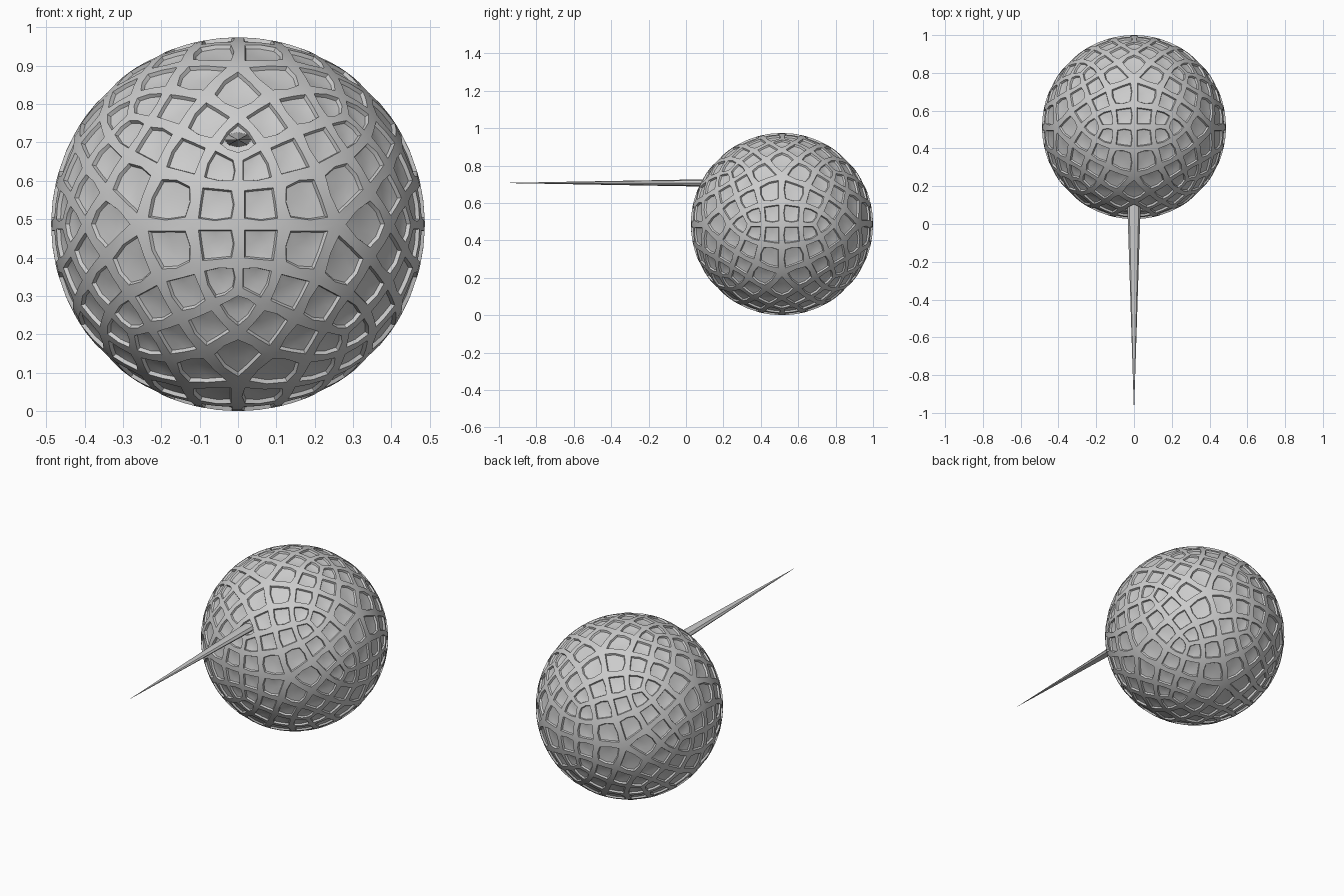
import bpy, bmesh, math
from mathutils import Vector, Matrix

if "Cube" in bpy.data.objects:
    bpy.data.objects.remove(bpy.data.objects["Cube"])

R = 0.487
CENTRE = Vector((0, 0.513, R))


def finish(bm, name, smooth_angle=None):
    mesh = bpy.data.meshes.new(name)
    bm.to_mesh(mesh)
    bm.free()
    ob = bpy.data.objects.new(name, mesh)
    bpy.context.collection.objects.link(ob)
    bpy.context.view_layer.objects.active = ob
    ob.select_set(True)
    if smooth_angle:
        bpy.ops.object.shade_smooth_by_angle(angle=math.radians(smooth_angle))
    ob.select_set(False)
    return ob


# icosahedron cage with a two-fold axis facing each view
phi = (1 + 5 ** 0.5) / 2
bm = bmesh.new()
for a in (-1, 1):
    for b in (-phi, phi):
        for co in ((a, b, 0), (0, a, b), (b, 0, a)):
            bm.verts.new(co)
bmesh.ops.convex_hull(bm, input=bm.verts[:])
ball = finish(bm, "dimpled_ball")

# two rounds of subdivision give 240 quads, one for each dimple
sub = ball.modifiers.new("subdivide", 'SUBSURF')
sub.levels = 2
bpy.context.view_layer.objects.active = ball
bpy.ops.object.modifier_apply(modifier=sub.name)

bm = bmesh.new()
bm.from_mesh(ball.data)
# extra vertex on each edge makes every quad eight-sided
for e in bm.edges[:]:
    bmesh.utils.edge_split(e, e.verts[0], 0.5)
for v in bm.verts:
    v.co = v.co.normalized() * R
bmesh.ops.recalc_face_normals(bm, faces=bm.faces[:])


def ring(outer, points):
    """Bridge a loop of vertices to a new loop and return it."""
    inner = [bm.verts.new(p) for p in points]
    n = len(outer)
    for i in range(n):
        j = (i + 1) % n
        bm.faces.new((outer[i], outer[j], inner[j], inner[i]))
    return inner


# rounded rim, steep wall and shallow floor in each cell
for f in bm.faces[:]:
    loop = list(f.verts)
    c = f.calc_center_median()
    axis = c.normalized()
    mean = sum((v.co - c).length for v in loop) / len(loop)
    rim = []
    for v in loop:
        d = v.co - c
        k = 0.83 if len(v.link_edges) == 2 else 0.71
        rim.append((c + d * k).normalized() * R)
    bm.faces.remove(f)
    r1 = ring(loop, rim)
    mid = axis * R
    wall = [mid + (p - mid) * 0.91 - axis * 0.010 for p in rim]
    r2 = ring(r1, wall)
    floor = [mid + (p - mid) * 0.5 - axis * 0.014 for p in rim]
    r3 = ring(r2, floor)
    bm.faces.new(r3)

bmesh.ops.recalc_face_normals(bm, faces=bm.faces[:])
bmesh.ops.translate(bm, verts=bm.verts[:], vec=CENTRE)
bm.to_mesh(ball.data)
bm.free()
ball.select_set(True)
bpy.ops.object.shade_smooth_by_angle(angle=math.radians(25))
ball.select_set(False)

# flattened eight-sided spike growing out of one dimple
bm = bmesh.new()
y0, y1 = 0.12, -1.0
bmesh.ops.create_cone(bm, cap_ends=True, segments=8, radius1=0.036, radius2=0,
                      depth=y0 - y1)
for v in bm.verts:
    v.co.y *= 0.55
bmesh.ops.remove_doubles(bm, verts=bm.verts[:], dist=0.0001)
bmesh.ops.transform(bm, verts=bm.verts[:], matrix=Matrix.Translation(
    (0, (y0 + y1) / 2, 0.707)) @ Matrix.Rotation(math.pi / 2, 4, 'X'))
finish(bm, "spike")
